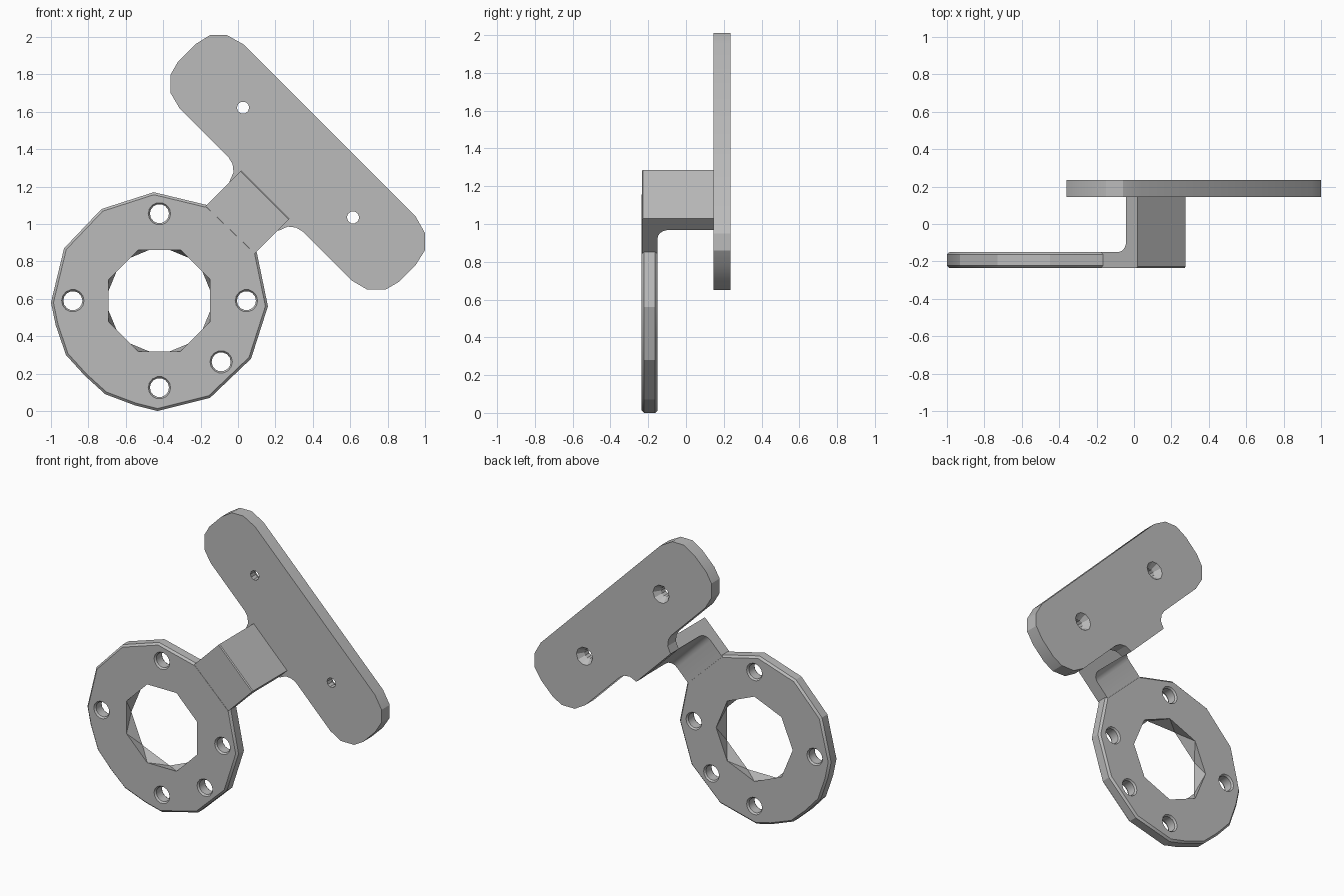
import bpy, bmesh, math
from mathutils import Vector

if "Cube" in bpy.data.objects:
    bpy.data.objects.remove(bpy.data.objects["Cube"], do_unlink=True)

grey = bpy.data.materials.new("plain grey")
grey.use_nodes = True
grey.diffuse_color = (0.5, 0.5, 0.5, 1)
grey.node_tree.nodes["Principled BSDF"].inputs["Base Color"].default_value = (0.5, 0.5, 0.5, 1)

CX, CZ = -0.42, 0.59          # ring centre
FRONT, BACK = -0.235, 0.235
RING_BACK, PLATE_FRONT = -0.15, 0.145
R2 = math.sqrt(0.5)


def place(s, t, y):
    """s runs along the arm, t across it, y is depth."""
    return Vector((CX + (s + t) * R2, y, CZ + (s - t) * R2))


def finish(name, bm):
    bmesh.ops.recalc_face_normals(bm, faces=bm.faces)
    mesh = bpy.data.meshes.new(name)
    bm.to_mesh(mesh)
    bm.free()
    mesh.materials.append(grey)
    ob = bpy.data.objects.new(name, mesh)
    bpy.context.scene.collection.objects.link(ob)
    return ob


def prism(name, first, second):
    """Solid between two matching outlines."""
    bm = bmesh.new()
    a = [bm.verts.new(p) for p in first]
    b = [bm.verts.new(p) for p in second]
    bm.faces.new(a)
    bm.faces.new(b[::-1])
    for i in range(len(a)):
        j = (i + 1) % len(a)
        bm.faces.new((a[i], a[j], b[j], b[i]))
    return finish(name, bm)


def bore(x, z, stations, n):
    """Cutter through depth; each station is (y, radius, turn)."""
    bm = bmesh.new()
    rings = []
    for y, r, turn in stations:
        angles = [turn + i * math.tau / n for i in range(n)]
        rings.append([bm.verts.new((x + r * math.cos(a), y, z + r * math.sin(a))) for a in angles])
    for a, b in zip(rings, rings[1:]):
        for i in range(n):
            j = (i + 1) % n
            bm.faces.new((a[i], a[j], b[i]))
            bm.faces.new((a[j], b[j], b[i]))
    bm.faces.new(rings[0])
    bm.faces.new(rings[-1])
    ob = finish("hole_cutter", bm)
    ob.hide_render = True
    return ob


def combine(target, other, operation):
    mod = target.modifiers.new("combine", 'BOOLEAN')
    mod.operation = operation
    mod.solver = 'EXACT'
    mod.object = other
    apply(target, mod)
    bpy.data.objects.remove(other, do_unlink=True)


def apply(ob, mod):
    bpy.ops.object.select_all(action='DESELECT')
    bpy.context.view_layer.objects.active = ob
    ob.select_set(True)
    bpy.ops.object.modifier_apply(modifier=mod.name)


# Faceted ring with chamfered rims
outline = [(-0.45, 1.17), (-0.16, 1.10), (0.10, 0.85), (0.16, 0.56), (0.07, 0.28),
           (-0.15, 0.07), (-0.43, 0.0), (-0.55, 0.03), (-0.71, 0.09), (-0.82, 0.19),
           (-0.92, 0.30), (-0.975, 0.46), (-1.0, 0.58), (-0.93, 0.87), (-0.73, 1.08)]
bracket = prism("bracket", [(x, FRONT, z) for x, z in outline],
                [(x, RING_BACK, z) for x, z in outline])
rim = bracket.modifiers.new("rim", 'BEVEL')
rim.width = 0.013
rim.segments = 1
rim.limit_method = 'ANGLE'
rim.angle_limit = math.radians(60)
apply(bracket, rim)

# Bent arm with a rounded inside corner
END, INNER, RAD, HALF = 0.802, 0.717, 0.06, 0.182
profile = [(0.42, FRONT + 0.001), (END - 0.006, FRONT + 0.001), (END, FRONT + 0.007),
           (END, 0.2), (INNER, 0.2)]
for i in range(6):
    a = math.radians(18 * i)
    profile.append((INNER - RAD + RAD * math.cos(a), RING_BACK + RAD - RAD * math.sin(a)))
profile.append((0.42, RING_BACK - 0.001))
arm = prism("arm", [place(s, -HALF, y) for s, y in profile],
            [place(s, HALF, y) for s, y in profile])

# Mounting plate: mirrored half outline with rounded ends and a filleted tab
half = [(1.287, 0.65), (1.259, 0.75), (1.195, 0.813), (1.103, 0.834), (0.976, 0.834),
        (0.898, 0.813), (0.827, 0.742), (0.803, 0.65), (0.803, 0.28), (0.793, 0.24),
        (0.765, 0.205), (0.715, 0.186)]
full = half + [(s, -t) for s, t in reversed(half)]
plate = prism("mounting_plate", [place(s, t, PLATE_FRONT) for s, t in full],
              [place(s, t, BACK) for s, t in full])

combine(bracket, arm, 'UNION')
combine(bracket, plate, 'UNION')

# Central opening: two octagons turned half a step from each other
step = math.tau / 16
combine(bracket, bore(CX, CZ, [(FRONT - 0.05, 0.294, step), (FRONT, 0.294, step),
                               (RING_BACK, 0.294, 2 * step),
                               (RING_BACK + 0.05, 0.294, 2 * step)], 8), 'DIFFERENCE')

# Ring screw holes with chamfered mouths
for x, z in [(CX, 1.055), (-0.883, CZ), (0.045, CZ), (-0.09, 0.263), (CX, 0.125)]:
    combine(bracket, bore(x, z, [(FRONT - 0.02, 0.06, 0), (FRONT, 0.06, 0),
                                 (FRONT + 0.012, 0.051, 0), (RING_BACK - 0.012, 0.051, 0),
                                 (RING_BACK, 0.06, 0), (RING_BACK + 0.02, 0.06, 0)], 14),
            'DIFFERENCE')

# Plate screw holes, countersunk from the back
for x, z in [(0.027, 1.622), (0.615, 1.035)]:
    combine(bracket, bore(x, z, [(PLATE_FRONT - 0.03, 0.033, 0), (BACK - 0.045, 0.033, 0),
                                 (BACK, 0.062, 0), (BACK + 0.03, 0.062, 0)], 10),
            'DIFFERENCE')

bpy.ops.object.select_all(action='DESELECT')
bracket.select_set(True)
bpy.context.view_layer.objects.active = bracket
bpy.ops.object.shade_smooth_by_angle(angle=math.radians(28))
